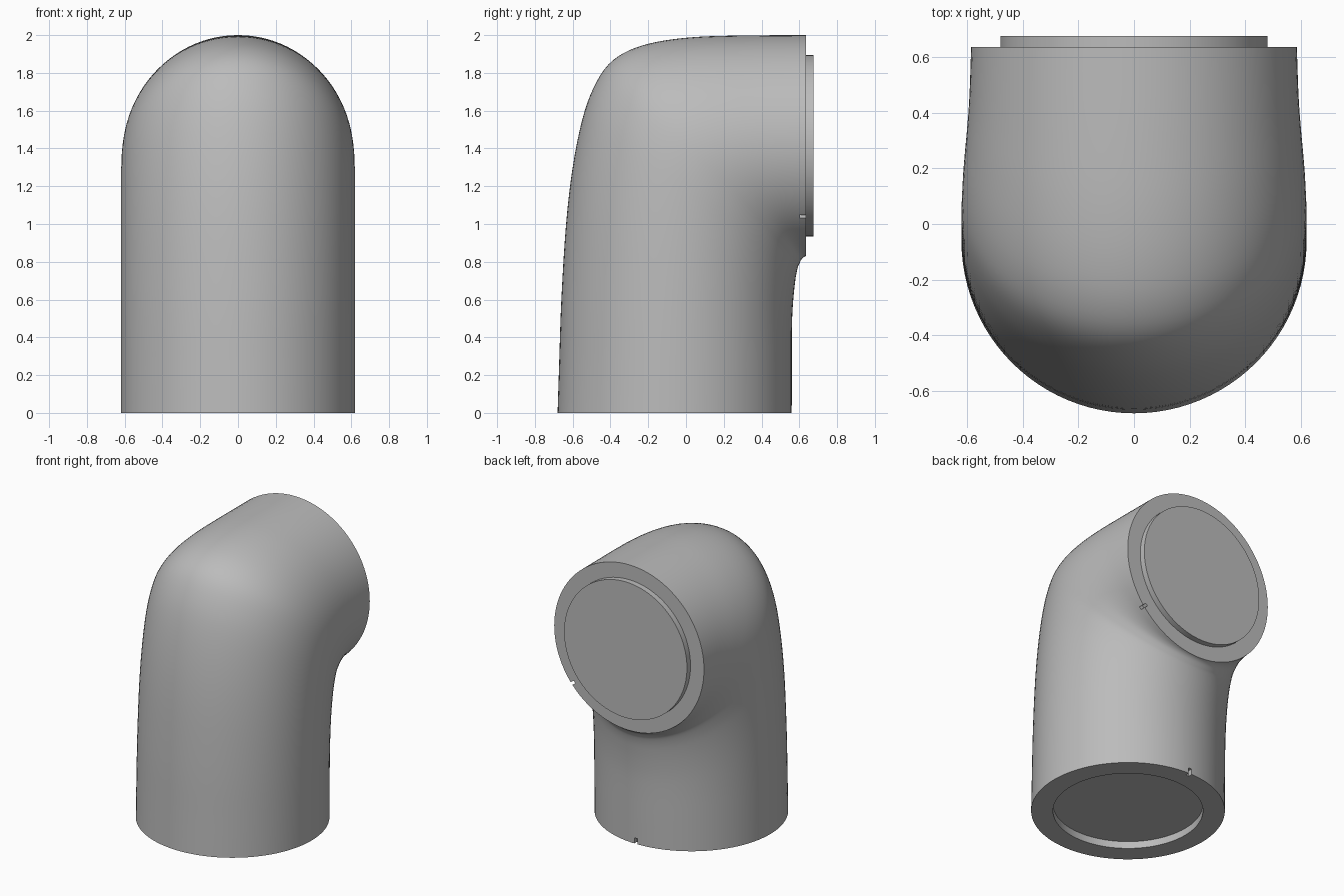
import bpy
import bmesh
from math import cos, sin, pi, radians
from mathutils import Vector, Matrix

SIDES = 96
STEPS = 4

cube = bpy.data.objects.get("Cube")
if cube:
    bpy.data.objects.remove(cube, do_unlink=True)

grey = bpy.data.materials.new("plain_grey")
grey.use_nodes = True
colour = (0.5, 0.5, 0.5, 1)
grey.diffuse_color = colour
grey.node_tree.nodes["Principled BSDF"].inputs["Base Color"].default_value = colour


def make_object(name, bm):
    bmesh.ops.recalc_face_normals(bm, faces=bm.faces)
    mesh = bpy.data.meshes.new(name)
    bm.to_mesh(mesh)
    bm.free()
    mesh.materials.append(grey)
    obj = bpy.data.objects.new(name, mesh)
    bpy.context.collection.objects.link(obj)
    return obj


def select_only(obj):
    bpy.ops.object.select_all(action="DESELECT")
    obj.select_set(True)
    bpy.context.view_layer.objects.active = obj


def smooth(obj):
    select_only(obj)
    bpy.ops.object.shade_smooth_by_angle(angle=radians(35))


def spline(stations):
    """Smoothly interpolate the stations along the bend."""
    rows = [Vector(s) for s in stations]
    result = []
    for k in range(len(rows) - 1):
        b, c = rows[k], rows[k + 1]
        a = rows[k - 1] if k else b * 2 - c
        d = rows[k + 2] if k + 2 < len(rows) else c * 2 - b
        for n in range(STEPS):
            t = n / STEPS
            result.append((b * 2 + (c - a) * t + (a * 2 - b * 5 + c * 4 - d) * t**2
                           + (b * 3 - a - c * 3 + d) * t**3) / 2)
    return result + [rows[-1]]


def ring(bm, row):
    """Elliptical section spanning the outer and inner bend points."""
    outer, inner = Vector((0, row[0], row[1])), Vector((0, row[2], row[3]))
    mid, half = (outer + inner) / 2, (outer - inner) / 2
    across = Vector((row[4], 0, 0))
    return [bm.verts.new(mid + half * cos(2 * pi * k / SIDES) + across * sin(2 * pi * k / SIDES))
            for k in range(SIDES)]


# Bend sections: outer y, outer z, inner y, inner z, half width
stations = [
    (-.68, 0, .56, 0, .62),
    (-.672, .25, .56, .2, .62),
    (-.66, .6, .56, .38, .62),
    (-.635, 1, .562, .5, .62),
    (-.6, 1.3, .568, .6, .62),
    (-.55, 1.55, .576, .68, .62),
    (-.49, 1.72, .583, .73, .62),
    (-.41, 1.845, .592, .77, .618),
    (-.3, 1.92, .6, .79, .615),
    (-.15, 1.965, .61, .81, .609),
    (.05, 1.99, .618, .82, .6),
    (.3, 1.998, .626, .826, .591),
    (.635, 2, .635, .83, .585),
]
# Recessed socket in the base, followed by the bent body
socket = [(-.54, z, .42, z, .48) for z in (.05, 0)]

bm = bmesh.new()
rings = [ring(bm, row) for row in [Vector(s) for s in socket] + spline(stations)]
for low, high in zip(rings, rings[1:]):
    for k in range(SIDES):
        n = (k + 1) % SIDES
        bm.faces.new((low[k], low[n], high[n], high[k]))
bm.faces.new(rings[0])
bm.faces.new(rings[-1])
elbow = make_object("elbow_pipe", bm)


# Small alignment notches in the rims
def cut_notch(name, location, size, turn):
    bm = bmesh.new()
    place = Matrix.Translation(location) @ turn @ Matrix.Diagonal((*size, 1))
    bmesh.ops.create_cube(bm, size=1, matrix=place)
    cutter = make_object(name, bm)
    cutter.hide_render = True
    mod = elbow.modifiers.new(name, "BOOLEAN")
    mod.operation = "DIFFERENCE"
    mod.solver = "EXACT"
    mod.object = cutter
    select_only(elbow)
    bpy.ops.object.modifier_apply(modifier=name)
    bpy.data.objects.remove(cutter, do_unlink=True)


cut_notch("base_notch", (0, .56, 0), (.025, .06, .08), Matrix.Identity(4))
cut_notch("rim_notch", (.45, .635, 1.04), (.06, .07, .02), Matrix.Rotation(radians(40), 4, "Y"))
smooth(elbow)

# Raised round plug on the side opening
bm = bmesh.new()
bmesh.ops.create_cone(bm, cap_ends=True, segments=SIDES, radius1=.48, radius2=.48, depth=.055,
                      matrix=Matrix.Translation((0, .6475, 1.415)) @ Matrix.Rotation(pi / 2, 4, "X"))
smooth(make_object("end_plug", bm))
